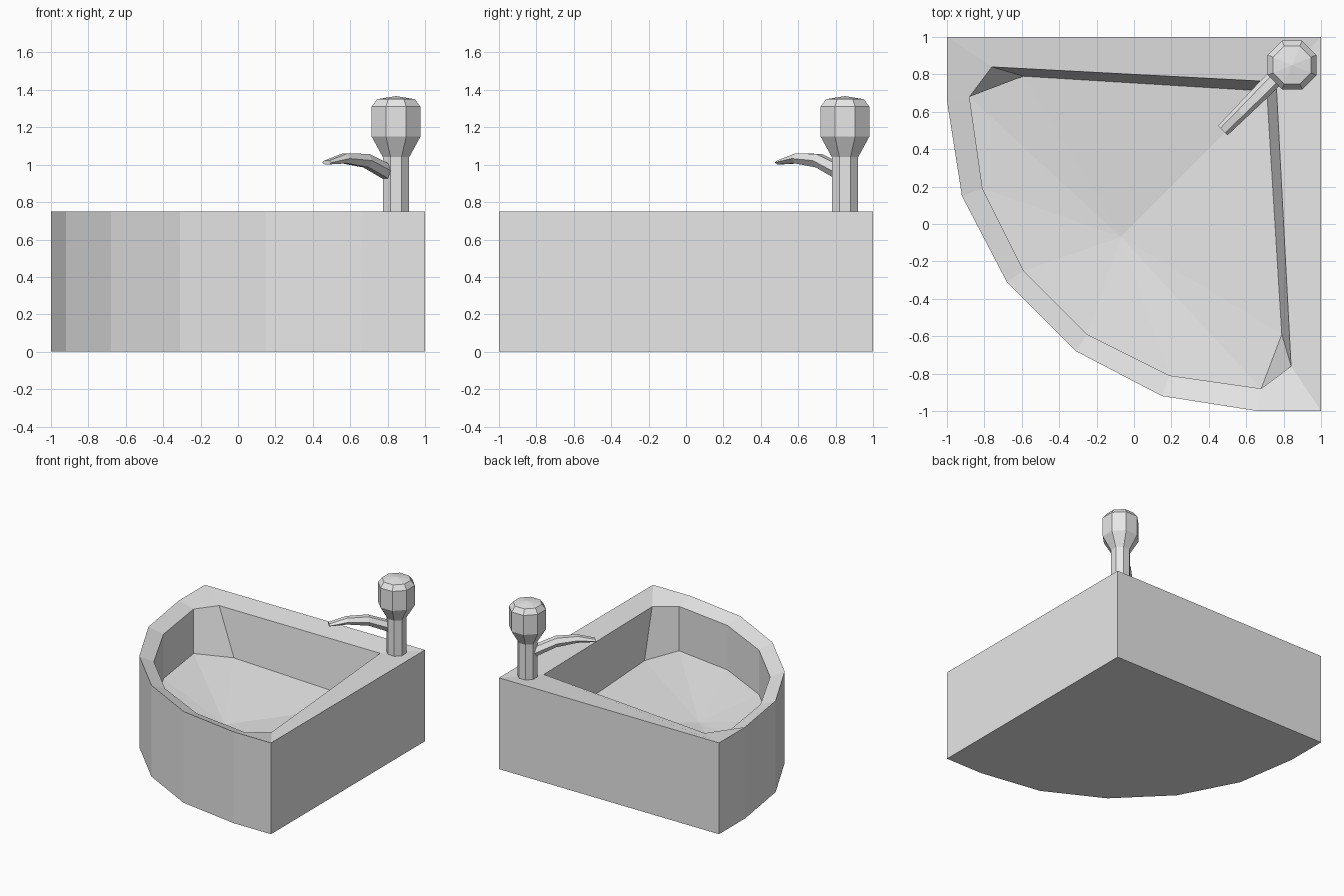
import bpy
import bmesh
from math import cos, sin, pi
from mathutils import Vector

cube = bpy.data.objects.get("Cube")
if cube:
    bpy.data.objects.remove(cube, do_unlink=True)

grey = bpy.data.materials.new("plain grey")
grey.use_nodes = True
grey.diffuse_color = (0.8, 0.8, 0.8, 1)
grey.node_tree.nodes["Principled BSDF"].inputs["Base Color"].default_value = (0.8, 0.8, 0.8, 1)


def loft(name, rings, start_tip=None, end_tip=None):
    """Join equal rings of points with quads and close both ends."""
    bm = bmesh.new()
    loops = [[bm.verts.new(p) for p in ring] for ring in rings]
    n = len(loops[0])
    for low, high in zip(loops, loops[1:]):
        for i in range(n):
            j = (i + 1) % n
            bm.faces.new((low[i], low[j], high[j], high[i]))
    for loop, tip in ((loops[0], start_tip), (loops[-1], end_tip)):
        if tip is None:
            bm.faces.new(loop)
        else:
            apex = bm.verts.new(tip)
            for i in range(n):
                bm.faces.new((loop[i], loop[(i + 1) % n], apex))
    bmesh.ops.recalc_face_normals(bm, faces=bm.faces)
    mesh = bpy.data.meshes.new(name)
    bm.to_mesh(mesh)
    bm.free()
    mesh.materials.append(grey)
    obj = bpy.data.objects.new(name, mesh)
    bpy.context.collection.objects.link(obj)
    return obj


def mirrored(half):
    """Mirror half an outline across the diagonal; the first point lies on it."""
    return half + [(y, x) for x, y in reversed(half[1:])]


def at_height(outline, z):
    return [(x, y, z) for x, y in outline]


# Corner basin: outer wall, sloping rim, inner wall and dished floor
outer = mirrored([(1, 1), (1, -1), (0.66, -1), (0.15, -0.92), (-0.31, -0.68)])
curve = [(0.68, -0.88), (0.19, -0.81), (-0.25, -0.59)]
inner = mirrored([(0.76, 0.76), (0.84, -0.76)] + curve)
floor = mirrored([(0.71, 0.71), (0.79, -0.59)] + curve)
rim = at_height(inner, 0.705)
rim[0] = (0.76, 0.76, 0.75)
loft("basin", [at_height(outer, 0), at_height(outer, 0.75), rim, at_height(floor, 0.34)],
     end_tip=(-0.07, -0.07, 0.26))

# Tap: eight-sided column flaring into the head
cx, cy = 0.845, 0.85
profile = [(0.076, 0.745), (0.076, 1.04), (0.141, 1.15), (0.141, 1.31), (0.11, 1.35)]
rings = [[(cx + r * cos((k + 0.5) * pi / 4), cy + r * sin((k + 0.5) * pi / 4), z)
          for k in range(8)] for r, z in profile]
loft("tap_column_and_head", rings, end_tip=(cx, cy, 1.367))

# Spout: six-sided arm arching along the diagonal, tapering to the tip
side = Vector((1, -1, 0)).normalized()
lean = Vector((0.35, 0.35, 1)).normalized()
path = [(0.81, 0.955, 0.045, 0.045), (0.685, 1.022, 0.045, 0.042),
        (0.57, 1.033, 0.04, 0.03), (0.475, 1.012, 0.036, 0.012)]
sections = []
for c, z, half_width, half_height in path:
    centre = Vector((c, c + 0.025, z))
    up = lean if c > 0.75 else Vector((0, 0, 1))
    sections.append([centre + side * half_width * cos(k * pi / 3)
                     + up * half_height * sin(k * pi / 3) for k in range(6)])
loft("tap_spout", sections)
